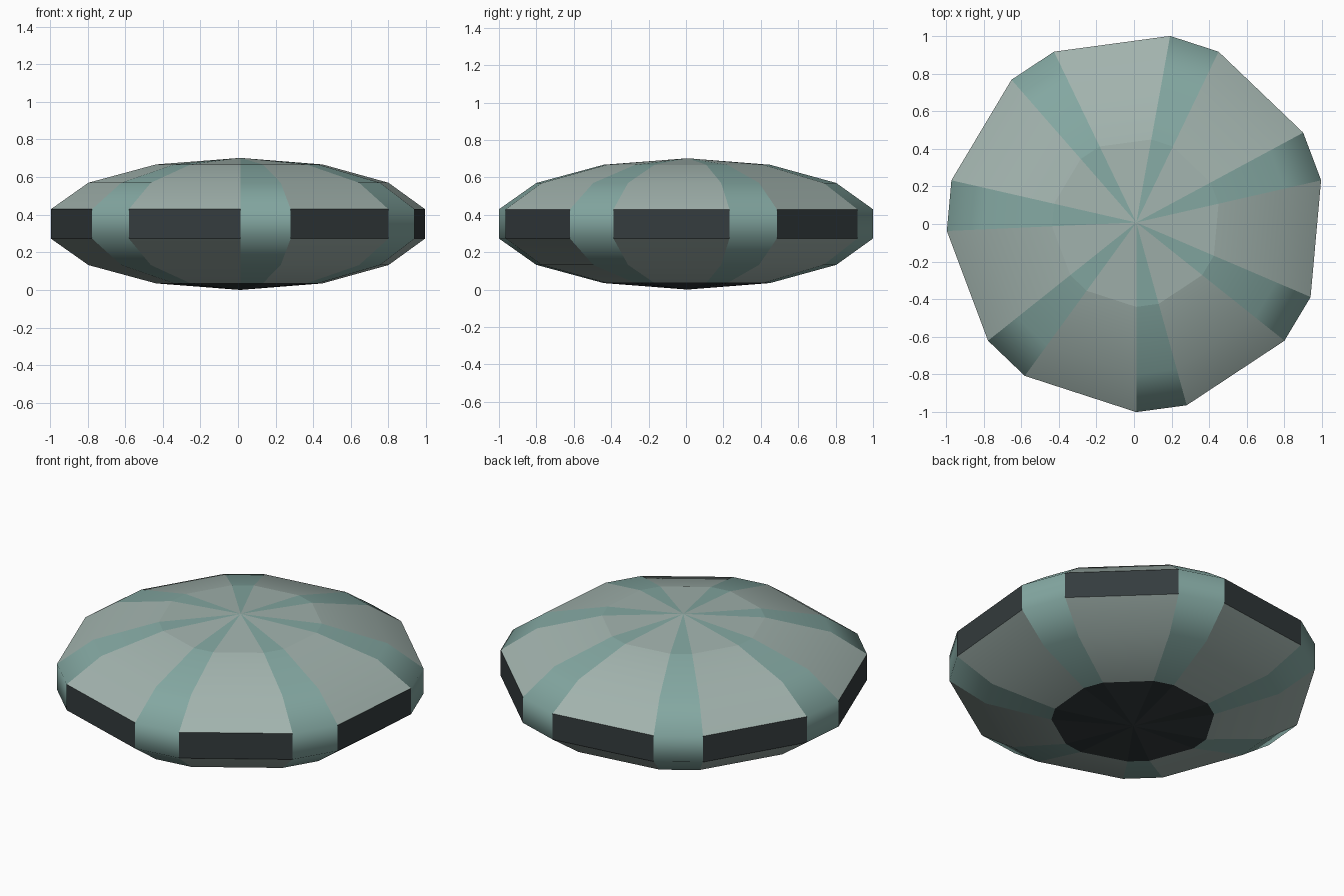
import bpy, bmesh
from math import sin, cos, pi, radians

if "Cube" in bpy.data.objects:
    bpy.data.objects.remove(bpy.data.objects["Cube"])

N = 7                        # pattern repeats around the disc
STEP = 2 * pi / N
STRIPE = 0.3 * STEP          # angular width of a narrow stripe
START = -pi / 2
R, H = 1.034, 0.351          # squashed-sphere radii
CX, CY = 0.012, 0.008        # apex offset that centres the uneven outline

# Latitudes of a seven-ring sphere, top to bottom
LAT = [radians(90 - i * 180 / 7) for i in range(8)]


def material(name, color):
    m = bpy.data.materials.new(name)
    m.diffuse_color = color
    m.use_nodes = True
    m.node_tree.nodes["Principled BSDF"].inputs["Base Color"].default_value = m.diffuse_color
    return m


def point(row, ang):
    r = R * cos(LAT[row])
    return (CX + r * cos(ang), CY + r * sin(ang), H + H * sin(LAT[row]))


def patches(name, first, last, stripe, mat, smooth):
    """Seven repeated patches spanning latitude rows first..last."""
    bm = bmesh.new()
    for k in range(N):
        a0 = START + k * STEP + (0 if stripe else STRIPE)
        a1 = START + k * STEP + (STRIPE if stripe else STEP)
        for i in range(first, last):
            quad = [point(i, a0), point(i + 1, a0), point(i + 1, a1), point(i, a1)]
            if i == 0:
                quad.pop()       # triangle at the top apex
            elif i == 6:
                quad.pop(1)      # triangle at the bottom apex
            face = bm.faces.new([bm.verts.new(p) for p in quad])
            face.smooth = smooth
    bmesh.ops.remove_doubles(bm, verts=bm.verts[:], dist=1e-4)
    me = bpy.data.meshes.new(name)
    bm.to_mesh(me)
    bm.free()
    me.materials.append(mat)
    ob = bpy.data.objects.new(name, me)
    bpy.context.collection.objects.link(ob)
    return ob


grey = material("pale_grey", (0.36, 0.45, 0.42, 1))
teal = material("teal", (0.23, 0.39, 0.36, 1))
dark = material("dark", (0.035, 0.045, 0.048, 1))
darker = material("dark_stripe", (0.026, 0.035, 0.038, 1))

# Shallow top cap: wide wedges and narrow stripes
patches("top_cap_panels", 0, 1, False, grey, False)
patches("top_cap_stripes", 0, 1, True, teal, False)

# Narrow stripes wrapping smoothly around the edge
patches("side_stripes", 1, 6, True, teal, True)

# Wide panels above and below the dark rim
patches("upper_panels", 1, 3, False, grey, True)
patches("rim_panels", 3, 4, False, dark, False)
patches("lower_panels", 4, 6, False, grey, True)

# Dark bottom cap
patches("bottom_cap_panels", 6, 7, False, dark, False)
patches("bottom_cap_stripes", 6, 7, True, darker, False)
